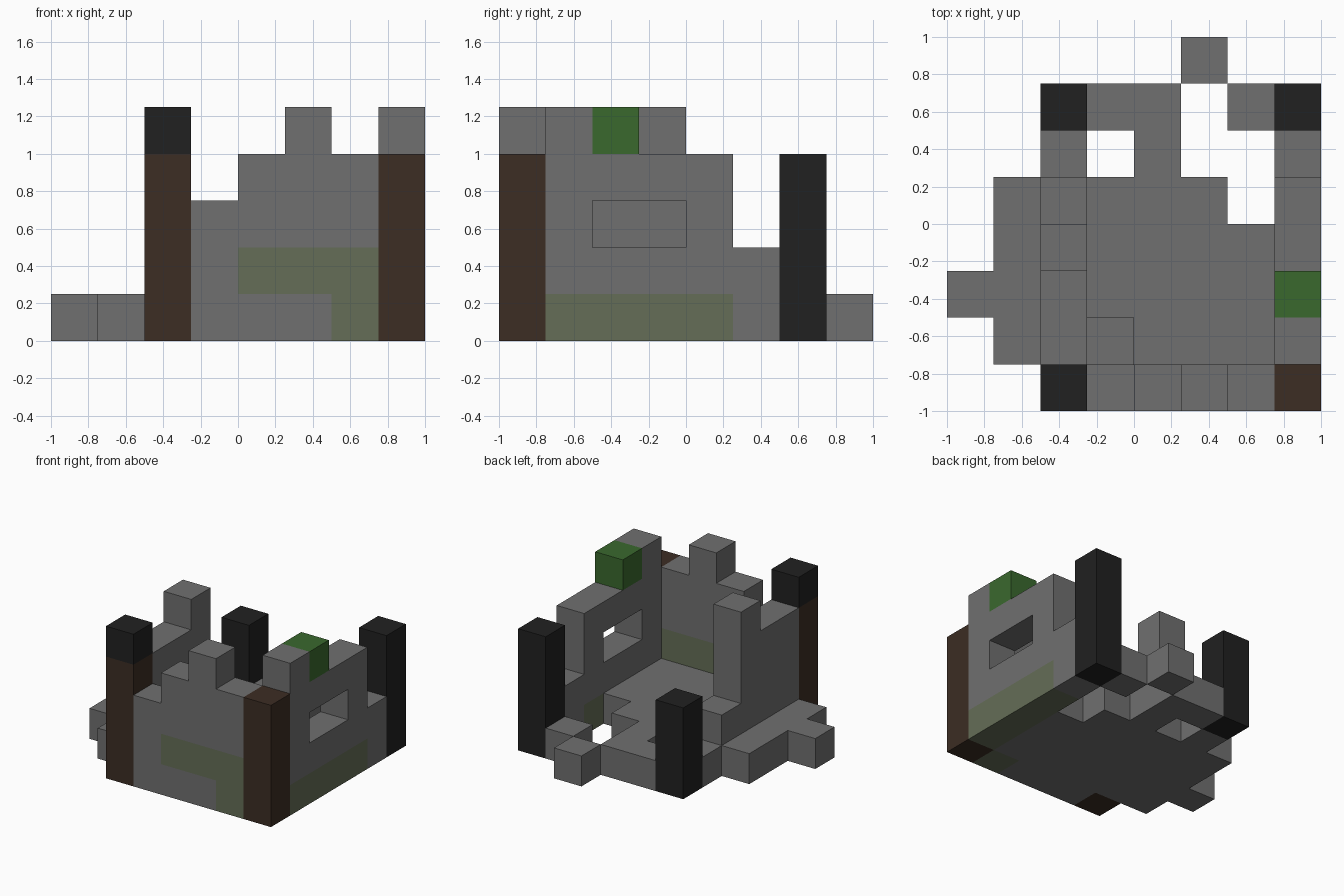
import bpy
import bmesh
from mathutils import Vector

cube = bpy.data.objects.get("Cube")
if cube:
    bpy.data.objects.remove(cube, do_unlink=True)

BLOCK = 0.25
ORIGIN = Vector((-1, -1, 0))


def material(name, rgb):
    mat = bpy.data.materials.new(name)
    mat.use_nodes = True
    mat.diffuse_color = (*rgb, 1)
    bsdf = next(n for n in mat.node_tree.nodes if n.type == 'BSDF_PRINCIPLED')
    bsdf.inputs["Base Color"].default_value = (*rgb, 1)
    bsdf.inputs["Roughness"].default_value = 0.9
    return mat


STONE = material("grey stone", (0.16, 0.16, 0.16))
MOSS = material("mossy stone", (0.13, 0.155, 0.095))
WOOD = material("dark brown wood", (0.045, 0.026, 0.017))
CHAR = material("charred black", (0.015, 0.015, 0.015))
LEAF = material("leaf green", (0.042, 0.14, 0.027))

cells = {}      # block position -> (part, material)


def fill(part, mat, x, y, z):
    """Fill a range of blocks; a part of None carves them away."""
    for i in range(*x):
        for j in range(*y):
            for k in range(*z):
                if part:
                    cells[i, j, k] = (part, mat)
                else:
                    cells.pop((i, j, k), None)


# Floor and broken back edge
fill("floor", STONE, (3, 7), (1, 4), (0, 1))
fill("floor", STONE, (3, 6), (4, 5), (0, 1))
fill("back_wall_remains", STONE, (3, 5), (6, 7), (0, 1))
fill("back_wall_remains", STONE, (4, 5), (5, 6), (0, 1))
fill("back_wall_remains", STONE, (6, 7), (6, 7), (0, 1))
fill("fallen_block", STONE, (5, 6), (7, 8), (0, 1))
fill("inner_step", STONE, (3, 4), (1, 2), (1, 2))

# Ledge outside the low side
fill("side_ledge", STONE, (1, 2), (1, 5), (0, 1))
fill("side_ledge", STONE, (0, 1), (2, 3), (0, 1))

# Right wall, stepped down to the back
for y, top in (((1, 3), 4), ((3, 4), 5), ((4, 5), 2), ((5, 6), 1)):
    fill("right_wall", STONE, (2, 3), y, (0, top))

# Left wall with window, mossy foot and leafy block
for y, top in (((1, 2), 5), ((2, 5), 4), ((5, 6), 2)):
    fill("left_wall", STONE, (7, 8), y, (0, top))
fill("left_wall", MOSS, (7, 8), (1, 5), (0, 1))
fill(None, None, (7, 8), (2, 4), (2, 3))
fill("leaf_block", LEAF, (7, 8), (2, 3), (4, 5))

# Front wall with its merlon and mossy patch
for x, top in (((3, 4), 3), ((4, 7), 4), ((5, 6), 5)):
    fill("front_wall", STONE, x, (0, 1), (0, top))
fill("front_wall", MOSS, (4, 7), (0, 1), (1, 2))
fill("front_wall", MOSS, (6, 7), (0, 1), (0, 1))

# Corner posts
fill("front_left_post", WOOD, (7, 8), (0, 1), (0, 4))
fill("front_right_post", WOOD, (2, 3), (0, 1), (0, 4))
fill("front_right_post_cap", CHAR, (2, 3), (0, 1), (4, 5))
fill("back_right_post", CHAR, (2, 3), (6, 7), (0, 3))
fill("back_left_post", CHAR, (7, 8), (6, 7), (0, 4))


def add_side(bm, cell, axis, sign, slot):
    """Add one exposed block side, wound so that it faces outward."""
    normal, u, v = Vector(), Vector(), Vector()
    normal[axis], u[(axis + 1) % 3], v[(axis + 2) % 3] = sign, sign, 1
    middle = Vector(cell) + Vector((0.5, 0.5, 0.5)) + normal / 2
    corners = [middle + (a * u + b * v) / 2
               for a, b in ((-1, -1), (1, -1), (1, 1), (-1, 1))]
    face = bm.faces.new([bm.verts.new(ORIGIN + c * BLOCK) for c in corners])
    face.material_index = slot


def build(part):
    bm = bmesh.new()
    mats = []
    for cell, (owner, mat) in cells.items():
        if owner != part:
            continue
        if mat not in mats:
            mats.append(mat)
        for axis in range(3):
            for sign in (-1, 1):
                beside = list(cell)
                beside[axis] += sign
                if tuple(beside) not in cells:
                    add_side(bm, cell, axis, sign, mats.index(mat))
    # Weld the blocks and merge flat areas of one colour
    bmesh.ops.remove_doubles(bm, verts=bm.verts, dist=0.001)
    bmesh.ops.dissolve_limit(bm, angle_limit=0.01, verts=bm.verts,
                             edges=bm.edges, delimit={'MATERIAL'})
    mesh = bpy.data.meshes.new(part)
    bm.to_mesh(mesh)
    bm.free()
    for mat in mats:
        mesh.materials.append(mat)
    bpy.context.collection.objects.link(bpy.data.objects.new(part, mesh))


for part in dict.fromkeys(owner for owner, mat in cells.values()):
    build(part)
